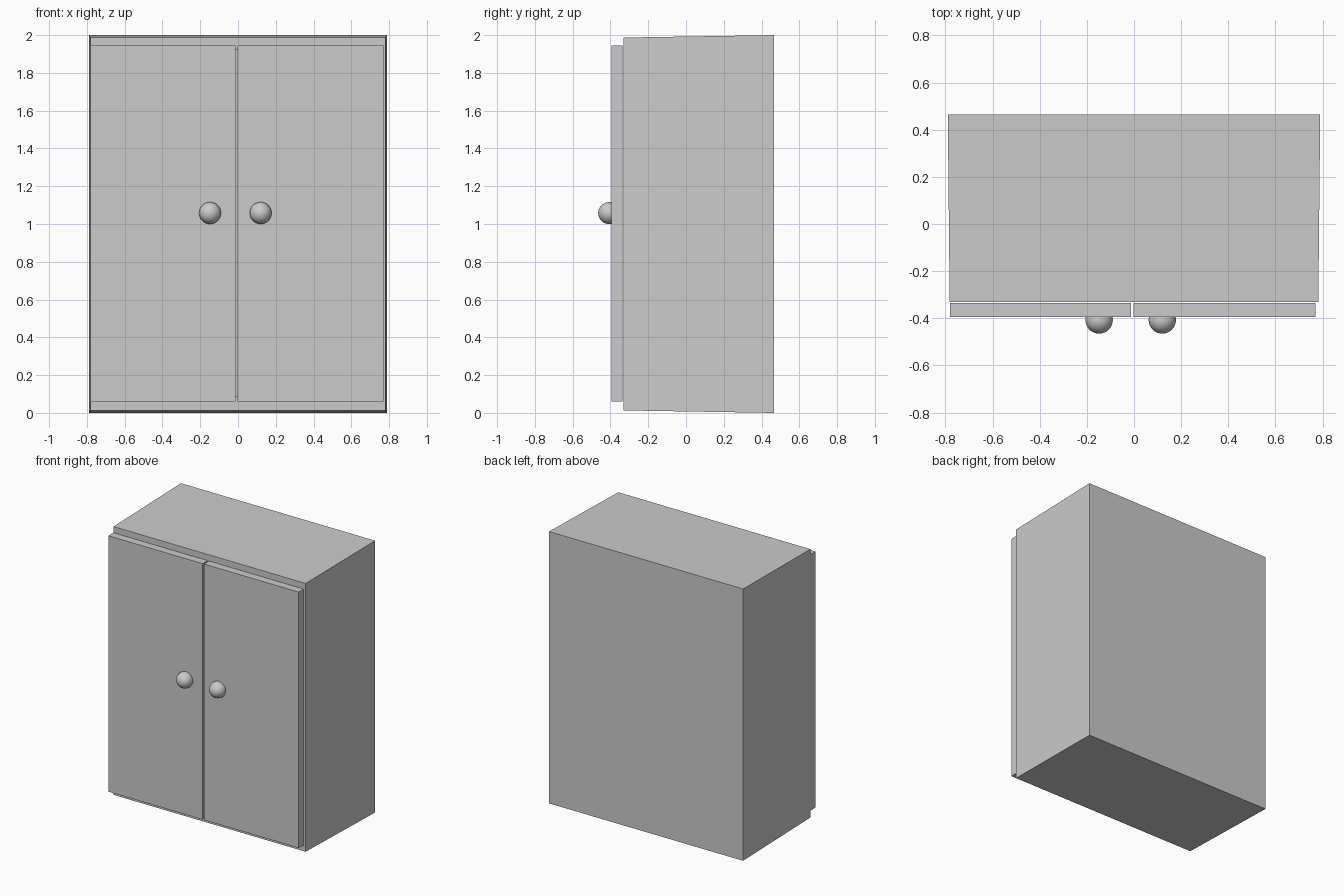
import bpy, bmesh

if "Cube" in bpy.data.objects:
    bpy.data.objects.remove(bpy.data.objects["Cube"])


def finish(name, bm):
    bmesh.ops.recalc_face_normals(bm, faces=bm.faces[:])
    mesh = bpy.data.meshes.new(name)
    bm.to_mesh(mesh)
    bm.free()
    obj = bpy.data.objects.new(name, mesh)
    bpy.context.collection.objects.link(obj)
    return obj


def ring(bm, half_width, z0, z1, y):
    """Rectangular loop of vertices facing the front."""
    w = half_width
    return [bm.verts.new(p) for p in ((-w, y, z0), (w, y, z0), (w, y, z1), (-w, y, z1))]


# Carcass: slightly tapered shell, open at the front behind the doors
bm = bmesh.new()
rings = [ring(bm, *r) for r in (
    (0.79, 0.0, 2.0, 0.465),        # outer back
    (0.782, 0.013, 1.987, -0.33),   # outer front
    (0.70, 0.09, 1.92, -0.33),      # opening
    (0.70, 0.09, 1.92, 0.39),       # inner back
)]
bm.faces.new(rings[0])
bm.faces.new(rings[-1])
for a, b in zip(rings, rings[1:]):
    for i in range(4):
        j = (i + 1) % 4
        bm.faces.new((a[i], a[j], b[j], b[i]))
finish("cabinet_body", bm)

# Doors and round knobs
for side, x0, x1, knob_x in (("left", -0.78, -0.012, -0.148), ("right", -0.002, 0.77, 0.12)):
    bm = bmesh.new()
    bmesh.ops.create_cube(bm, size=1)
    bmesh.ops.scale(bm, vec=(x1 - x0, 0.058, 1.883), verts=bm.verts)
    bmesh.ops.translate(bm, vec=((x0 + x1) / 2, -0.365, 1.003), verts=bm.verts)
    finish(side + "_door", bm)

    bpy.ops.mesh.primitive_uv_sphere_add(segments=32, ring_count=16, radius=0.058,
                                         location=(knob_x, -0.407, 1.058))
    knob = bpy.context.object
    knob.name = side + "_knob"
    bpy.ops.object.shade_smooth()
